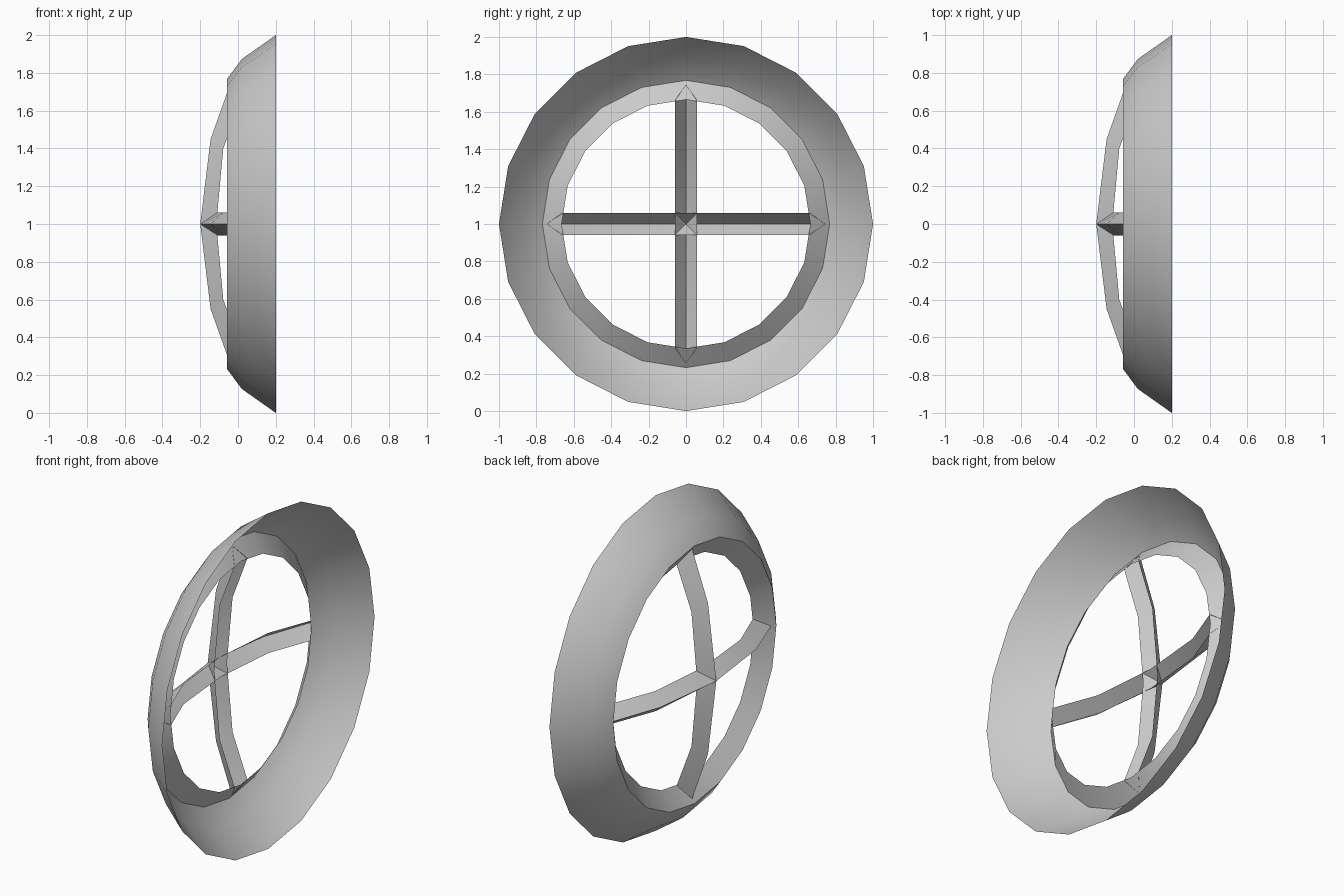
import bpy, math

if "Cube" in bpy.data.objects:
    bpy.data.objects.remove(bpy.data.objects["Cube"])

CENTRE_Z = 1.0
SEGMENTS = 20


def add_mesh(name, verts, faces):
    mesh = bpy.data.meshes.new(name)
    mesh.from_pydata(verts, [], faces)
    mesh.update()
    obj = bpy.data.objects.new(name, mesh)
    bpy.context.collection.objects.link(obj)
    obj.location.z = CENTRE_Z
    bpy.ops.object.select_all(action='DESELECT')
    obj.select_set(True)
    bpy.context.view_layer.objects.active = obj
    bpy.ops.object.shade_smooth_by_angle(angle=math.radians(30))
    return obj


def grid_faces(rows, cols, wrap=False):
    """Quads joining consecutive rows of points."""
    last = rows if wrap else rows - 1
    return [(i * cols + j, i * cols + j + 1,
             (i + 1) % rows * cols + j + 1, (i + 1) % rows * cols + j)
            for i in range(last) for j in range(cols - 1)]


# Ring frame: open sheet profile (x, radius) turned about the x axis,
# flared outer wall followed by the lip folding back into the opening
profile = [(0.20, 1.0), (0.02, 0.873), (-0.058, 0.768), (0.02, 0.665)]
verts = []
for i in range(SEGMENTS):
    a = 2 * math.pi * i / SEGMENTS
    verts += [(x, r * math.sin(a), r * math.cos(a)) for x, r in profile]
add_mesh("ring_frame", verts, grid_faces(SEGMENTS, len(profile), wrap=True))

# Glazing bars: bowed V-shaped channels, ends mitred to the lip
# Each station: ridge (x, distance), edge (x, distance)
half = [((-0.20, 0.0), (-0.115, 0.0)),
        ((-0.145, 0.45), (-0.078, 0.40)),
        ((-0.04, 0.745), (0.02, 0.66))]
stations = [tuple((x, -d) for x, d in s) for s in reversed(half[1:])] + half
HALF_WIDTH = 0.06


def glazing_bar(name, vertical):
    pts = []
    for (rx, rd), (ex, ed) in stations:
        pts += [(ex, -HALF_WIDTH, ed), (rx, 0, rd), (ex, HALF_WIDTH, ed)]
    if not vertical:
        pts = [(x, d, -w) for x, w, d in pts]
    add_mesh(name, pts, grid_faces(len(stations), 3))


glazing_bar("vertical_bar", True)
glazing_bar("horizontal_bar", False)
